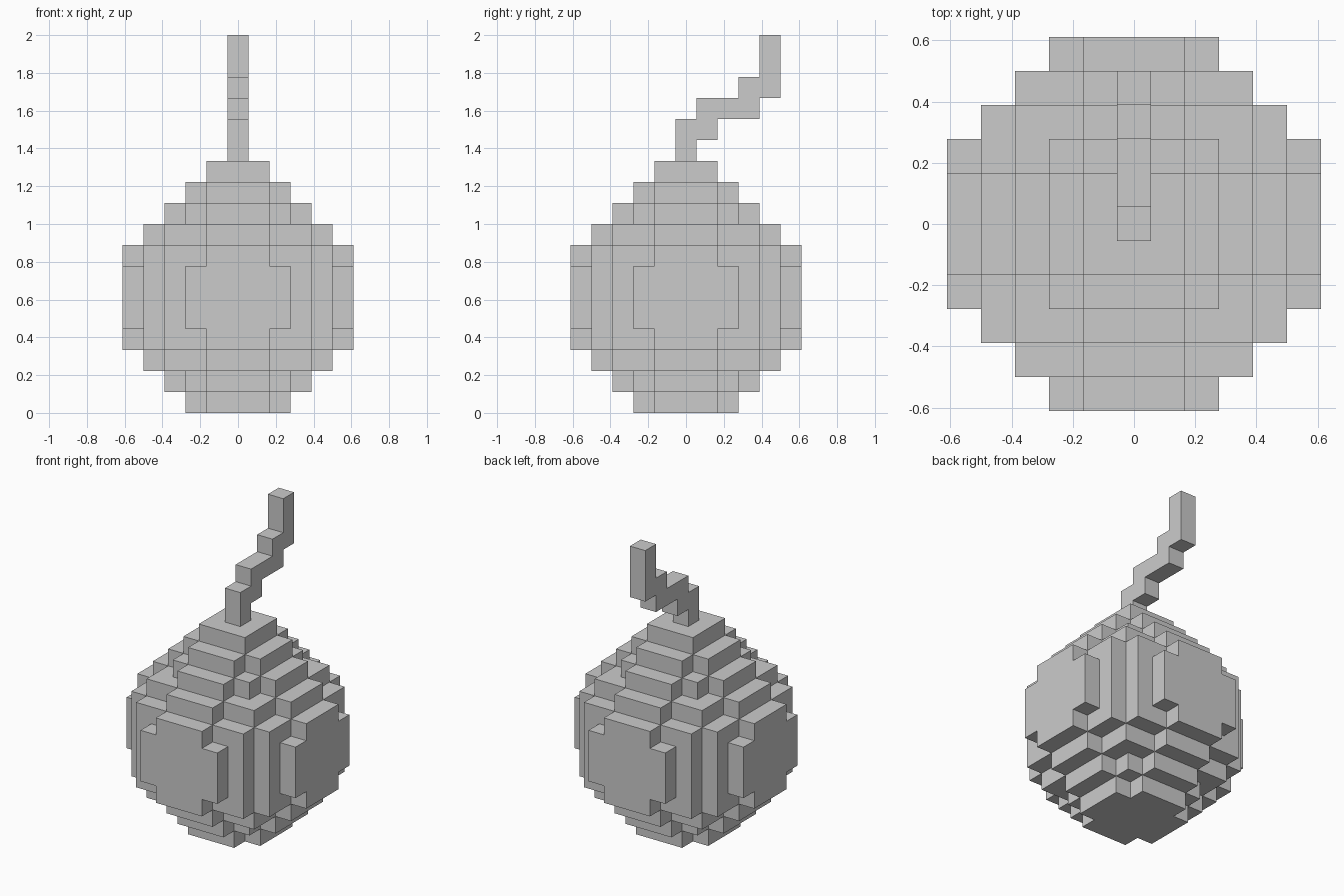
import bpy, bmesh
from mathutils import Vector

if "Cube" in bpy.data.objects:
    bpy.data.objects.remove(bpy.data.objects["Cube"])

U = 2 / 18  # one block: the model is 18 blocks tall


def box_cells(hx, hy, z0, z1):
    """Blocks of a centred box reaching hx, hy blocks out from the axis."""
    return {(x, y, z) for x in range(-hx, hx + 1)
            for y in range(-hy, hy + 1) for z in range(z0, z1 + 1)}


def build(name, cells, solid):
    """Make a mesh from the block faces not covered by another block."""
    bm = bmesh.new()
    for c in cells:
        for axis in range(3):
            for sign in (-1, 1):
                n = Vector((0, 0, 0))
                n[axis] = sign
                if tuple(int(a + b) for a, b in zip(c, n)) in solid:
                    continue
                u, v = Vector((0, 0, 0)), Vector((0, 0, 0))
                u[(axis + 1) % 3] = 0.5
                v[(axis + 2) % 3] = 0.5 * sign
                mid = Vector(c) + Vector((0, 0, 0.5)) + n * 0.5
                corners = (mid - u - v, mid + u - v, mid + u + v, mid - u + v)
                bm.faces.new([bm.verts.new(p * U) for p in corners])
    bmesh.ops.remove_doubles(bm, verts=bm.verts, dist=U * 0.01)
    mesh = bpy.data.meshes.new(name)
    bm.to_mesh(mesh)
    bm.free()
    bpy.context.collection.objects.link(bpy.data.objects.new(name, mesh))


# Round body: each layer is a union of centred rectangles (half widths),
# listed from the middle layer outward and mirrored up and down
MIDDLE = 5
layers = [
    [(5, 2), (4, 3)],
    [(5, 2), (4, 3)],
    [(5, 1), (4, 3)],
    [(4, 1), (3, 3)],
    [(3, 1), (2, 2)],
    [(2, 1)],
]
body = set()
for d, rects in enumerate(layers):
    for z in (MIDDLE - d, MIDDLE + d):
        for a, b in rects:
            body |= box_cells(a, b, z, z) | box_cells(b, a, z, z)

# Square cap under the fuse
cap = box_cells(1, 1, 11, 11)

# Bent fuse: (y, lowest block, highest block)
fuse = {(0, y, z) for y, lo, hi in
        [(0, 12, 13), (1, 13, 14), (2, 14, 14), (3, 14, 15), (4, 15, 17)]
        for z in range(lo, hi + 1)}

solid = body | cap | fuse
build("round_body", body, solid)
build("cap", cap, solid)
build("fuse", fuse, solid)
